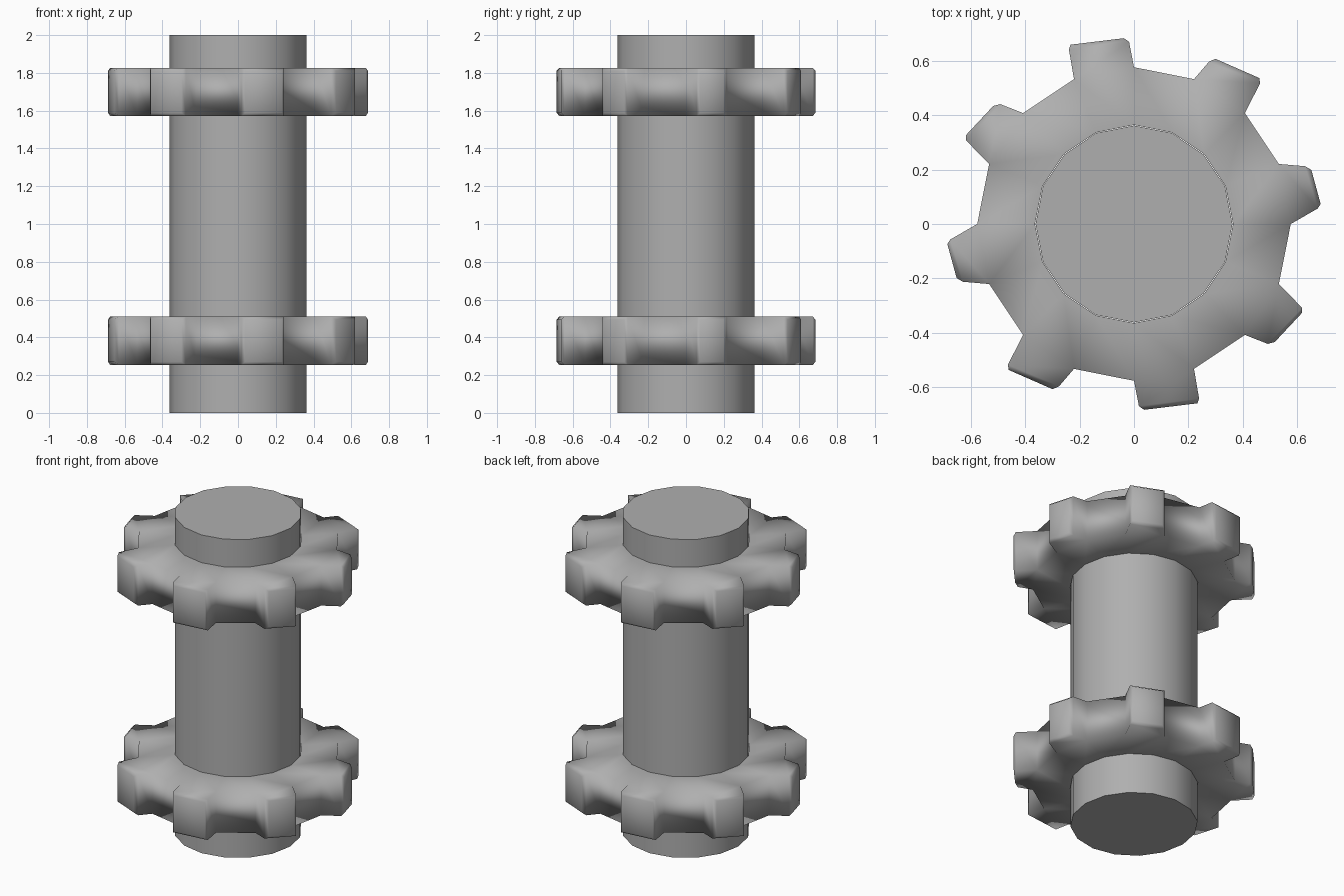
import bpy, bmesh
from math import cos, sin, pi, radians

if "Cube" in bpy.data.objects:
    bpy.data.objects.remove(bpy.data.objects["Cube"])

ROOT_R, HOLE_R, SHAFT_R = 0.578, 0.365, 0.363
BEVEL = 0.016

# Four worn tooth shapes (shoulder, tip, tip, shoulder); repeated by half turn
TEETH = {
    0: [(.631, .213), (.654, .199), (.688, .074), (.677, .057)],
    2: [(.276, .598), (.300, .609), (.462, .538), (.465, .519)],
    4: [(-.018, .671), (-.037, .685), (-.234, .661), (-.240, .644)],
    6: [(-.493, .442), (-.519, .435), (-.620, .327), (-.620, .309)],
}
for key in (4, 6):
    TEETH[key].reverse()
# every tooth must run from the next root corner back to its own: highest angle first
TEETH[6] = TEETH[6]

grey = bpy.data.materials.new("dark_grey")
grey.diffuse_color = (0.43, 0.43, 0.43, 1)
grey.use_nodes = True
grey.node_tree.nodes["Principled BSDF"].inputs["Base Color"].default_value = grey.diffuse_color


def polar(r, k):
    return r * cos(k * pi / 8), r * sin(k * pi / 8)


def make_gear(name, z0, z1):
    bm = bmesh.new()

    def pair(p, inset=0.0):
        return (bm.verts.new((p[0], p[1], z0 + inset)),
                bm.verts.new((p[0], p[1], z1 - inset)))

    def strip(a, b):
        bm.faces.new((a[0], b[0], b[1], a[1]))

    def cap(pts):
        for i in (0, 1):
            bm.faces.new([p[i] for p in pts])

    root = [pair(polar(ROOT_R, k)) for k in range(16)]
    hole = [pair(polar(HOLE_R, k)) for k in range(16)]
    for k in range(16):
        n = (k + 1) % 16
        # ring body, open towards the shaft
        cap([hole[k], root[k], root[n], hole[n]])
        if k % 2:
            strip(root[k], root[n])
            continue
        # tooth with chamfered tip
        s = 1 if k < 8 else -1
        chain = [pair((s * x, s * y), BEVEL if i in (1, 2) else 0)
                 for i, (x, y) in enumerate(TEETH[k % 8])]
        cap([root[n], chain[0], chain[3], root[k]])
        cap(chain)
        for a, b in zip([root[n]] + chain, chain + [root[k]]):
            strip(a, b)
    # orient all faces outward (judged by an upper face)
    bmesh.ops.recalc_face_normals(bm, faces=bm.faces)
    bm.normal_update()
    top = max(bm.faces, key=lambda f: f.calc_center_median().z)
    if top.normal.z < 0:
        bmesh.ops.reverse_faces(bm, faces=bm.faces)
    for f in bm.faces:
        f.smooth = True
    me = bpy.data.meshes.new(name)
    bm.to_mesh(me)
    bm.free()
    me.materials.append(grey)
    ob = bpy.data.objects.new(name, me)
    bpy.context.collection.objects.link(ob)
    return ob


# Shaft
bpy.ops.mesh.primitive_cylinder_add(vertices=16, radius=SHAFT_R, depth=2, location=(0, 0, 1))
shaft = bpy.context.object
shaft.name = "shaft"
shaft.data.materials.append(grey)
bpy.ops.object.shade_smooth_by_angle(angle=radians(40))

# Two toothed rings
make_gear("lower_gear", 0.254, 0.51)
make_gear("upper_gear", 1.572, 1.827)
